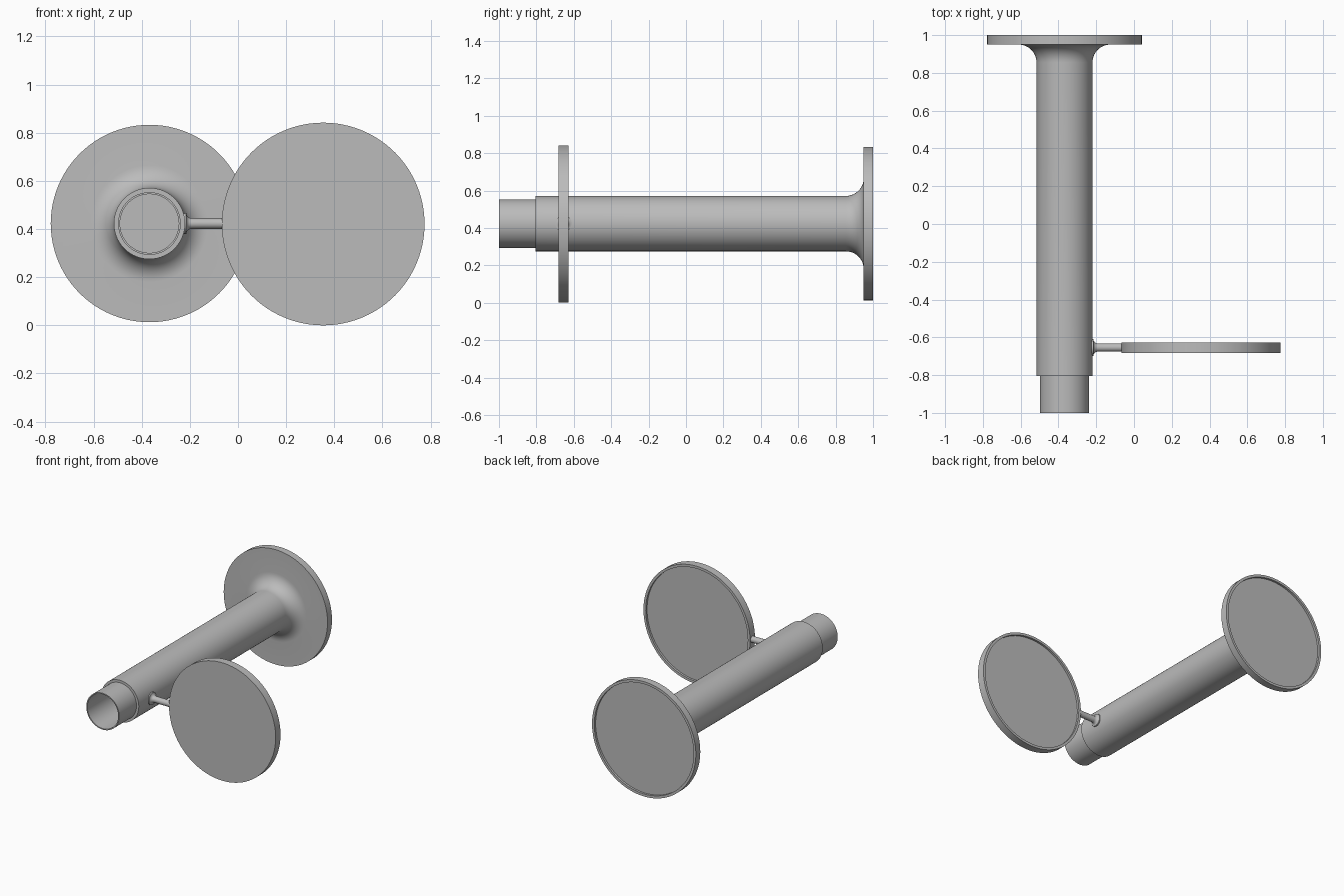
import bpy, bmesh
from math import pi, sin, cos, radians
from mathutils import Matrix, Vector

cube = bpy.data.objects.get("Cube")
if cube:
    bpy.data.objects.remove(cube, do_unlink=True)

# single grey finish
grey = bpy.data.materials.new("plain grey")
grey.use_nodes = True
GREY = (0.5, 0.5, 0.5, 1)
grey.diffuse_color = GREY
grey.node_tree.nodes["Principled BSDF"].inputs["Base Color"].default_value = GREY


def lathe(name, profile, centre, axis, steps=96):
    """Revolve (radius, distance) points about the axis through the centre."""
    bm = bmesh.new()
    verts = [bm.verts.new((r, 0, d)) for r, d in profile]
    edges = [bm.edges.new(pair) for pair in zip(verts, verts[1:])]
    bmesh.ops.spin(bm, geom=verts + edges, cent=(0, 0, 0), axis=(0, 0, 1),
                   angle=2 * pi, steps=steps)
    bmesh.ops.remove_doubles(bm, verts=bm.verts, dist=1e-5)
    bmesh.ops.recalc_face_normals(bm, faces=bm.faces)
    turn = Vector((0, 0, 1)).rotation_difference(Vector(axis)).to_matrix().to_4x4()
    bm.transform(Matrix.Translation(centre) @ turn)
    mesh = bpy.data.meshes.new(name)
    bm.to_mesh(mesh)
    bm.free()
    obj = bpy.data.objects.new(name, mesh)
    bpy.context.collection.objects.link(obj)
    mesh.materials.append(grey)
    bpy.ops.object.select_all(action='DESELECT')
    obj.select_set(True)
    bpy.context.view_layer.objects.active = obj
    bpy.ops.object.shade_smooth_by_angle(angle=radians(30))
    return obj


def flare(r, d, size, steps=10):
    """Quarter-round fillet growing from radius r and ending at distance d."""
    return [(r + size * (1 - cos(a)), d - size * (1 - sin(a)))
            for a in (i * pi / 2 / steps for i in range(steps + 1))]


def dished_rim(radius, front, back, lip=0.018, depth=0.015):
    """Outer edge and shallow recessed back of a round plate."""
    return [(radius, front), (radius, back), (radius - lip, back),
            (radius - lip, back - depth), (0, back - depth)]


TUBE_X, TUBE_R, AXIS_Z = -0.368, 0.148, 0.423

# hollow tube with stepped open end, flared into the large end plate
lathe("tube_and_end_plate",
      [(0, 0.93), (0.122, 0.93), (0.122, -1), (0.13, -1), (0.13, -0.805), (TUBE_R, -0.805)]
      + flare(TUBE_R, 0.95, 0.095) + dished_rim(0.41, 0.95, 1.0),
      (TUBE_X, 0, AXIS_Z), (0, 1, 0))

# separate round plate beside the tube
lathe("side_plate", [(0, -0.682)] + dished_rim(0.421, -0.682, -0.627),
      (0.354, 0, 0.421), (0, 1, 0))

# thin stem joining the plate to the tube, flared at the tube
lathe("stem", [(0.022, 0)] + flare(0.022, 0.165, 0.022, 6) + [(0.044, 0.175)],
      (-0.05, -0.654, AXIS_Z), (-1, 0, 0), 32)
